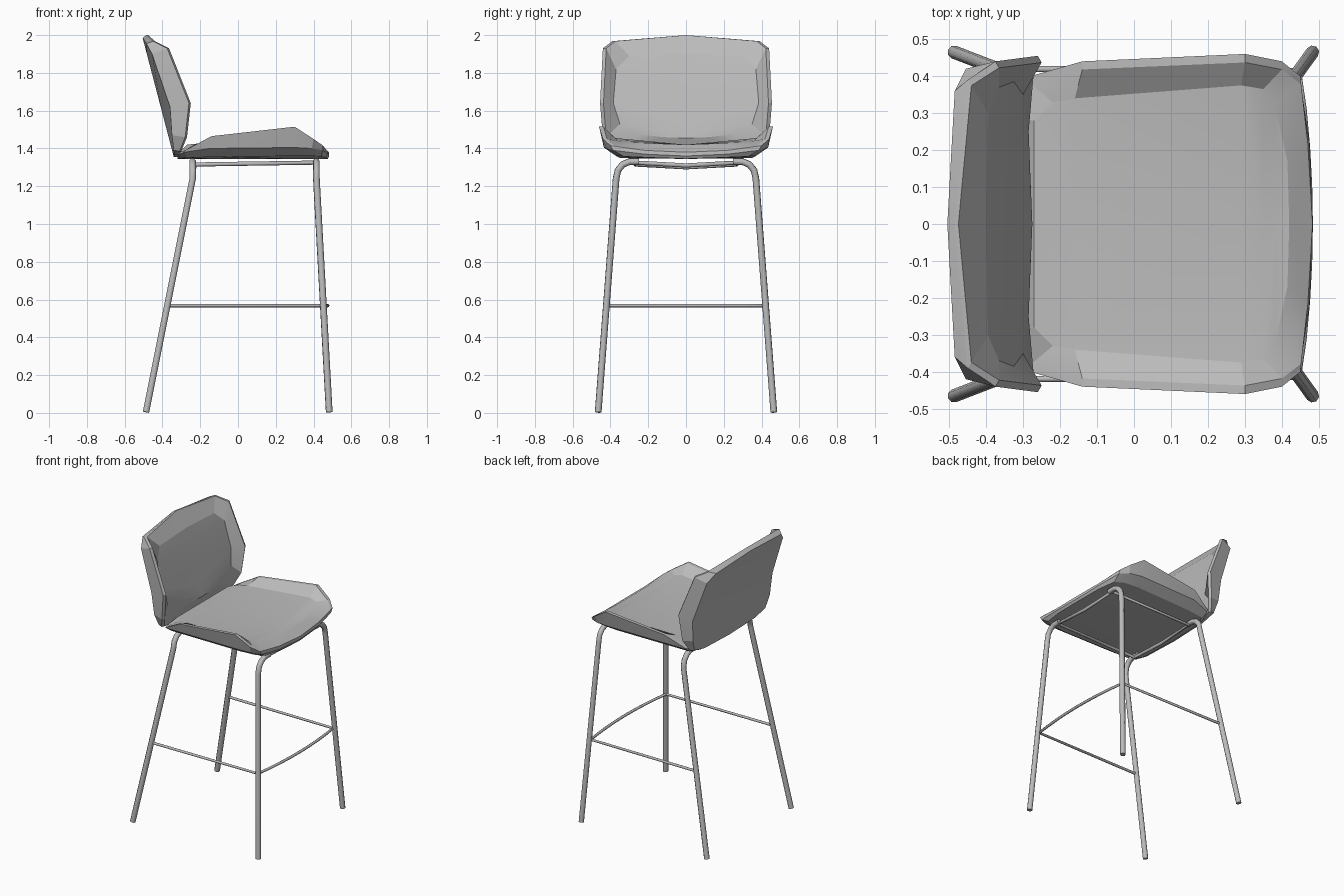
import bpy
import bmesh
from mathutils import Vector

cube = bpy.data.objects.get("Cube")
if cube:
    bpy.data.objects.remove(cube, do_unlink=True)


def make_material(name, colour):
    mat = bpy.data.materials.new(name)
    mat.use_nodes = True
    mat.diffuse_color = colour
    mat.node_tree.nodes["Principled BSDF"].inputs["Base Color"].default_value = colour
    return mat


GREY = make_material("plain grey", (0.5, 0.5, 0.5, 1))


def select_only(obj):
    bpy.ops.object.select_all(action="DESELECT")
    obj.select_set(True)
    bpy.context.view_layer.objects.active = obj


def shift(ring, dx=0, dz=0, narrow=0):
    """Copy a half ring, moved in x and z and narrowed in y."""
    return [(x + dx, y * (1 - narrow), z + dz) for x, y, z in ring]


def padded_shell(name, rings, axis):
    """Loft half rings, close both ends against the centre line, mirror in y."""
    bm = bmesh.new()
    loops = [[bm.verts.new(p) for p in ring] for ring in rings]
    for a, b in zip(loops, loops[1:]):
        for i in range(len(a) - 1):
            bm.faces.new((a[i], a[i + 1], b[i + 1], b[i]))
    for loop in (loops[0], loops[-1]):
        start, end = loop[0].co, loop[-1].co
        middle = [loop[0]]
        for v in loop[1:-1]:
            t = (v.co[axis] - start[axis]) / (end[axis] - start[axis])
            middle.append(bm.verts.new(start.lerp(end, min(max(t, 0), 1))))
        middle.append(loop[-1])
        for i in range(len(loop) - 1):
            corners = (loop[i], loop[i + 1], middle[i + 1], middle[i])
            bm.faces.new(list(dict.fromkeys(corners)))
    bmesh.ops.remove_doubles(bm, verts=bm.verts, dist=0.0005)
    # mirrored half
    twin = bmesh.ops.duplicate(bm, geom=bm.verts[:] + bm.edges[:] + bm.faces[:])
    for v in twin["geom"]:
        if isinstance(v, bmesh.types.BMVert):
            v.co.y = -v.co.y
    bmesh.ops.reverse_faces(bm, faces=[f for f in twin["geom"] if isinstance(f, bmesh.types.BMFace)])
    bmesh.ops.remove_doubles(bm, verts=bm.verts, dist=0.0005)
    bmesh.ops.recalc_face_normals(bm, faces=bm.faces)
    mesh = bpy.data.meshes.new(name)
    bm.to_mesh(mesh)
    bm.free()
    mesh.materials.append(GREY)
    obj = bpy.data.objects.new(name, mesh)
    bpy.context.collection.objects.link(obj)
    select_only(obj)
    bpy.ops.object.shade_smooth_by_angle(angle=0.3)
    return obj


def tube(name, points, radius, closed=False):
    """Round tube along a path."""
    curve = bpy.data.curves.new(name, "CURVE")
    curve.dimensions = "3D"
    curve.bevel_depth = radius
    curve.bevel_resolution = 2
    curve.use_fill_caps = True
    spline = curve.splines.new("POLY")
    spline.points.add(len(points) - 1)
    for target, p in zip(spline.points, points):
        target.co = (*p, 1)
    spline.use_cyclic_u = closed
    curve.materials.append(GREY)
    obj = bpy.data.objects.new(name, curve)
    bpy.context.collection.objects.link(obj)
    select_only(obj)
    bpy.ops.object.convert(target="MESH")
    bpy.ops.object.shade_smooth_by_angle(angle=0.9)


# Seat: half rings from rear centre round the side to front centre
seat_under = [(-0.32, 0, 1.345), (-0.31, 0.28, 1.347), (-0.27, 0.35, 1.35),
              (-0.15, 0.36, 1.355), (0.28, 0.37, 1.36), (0.38, 0.36, 1.36),
              (0.44, 0.33, 1.358), (0.465, 0.2, 1.352), (0.475, 0, 1.345)]
seat_crease = [(-0.32, 0, 1.36), (-0.315, 0.31, 1.365), (-0.285, 0.39, 1.38),
               (-0.15, 0.425, 1.40), (0.3, 0.435, 1.405), (0.39, 0.42, 1.40),
               (0.45, 0.385, 1.39), (0.475, 0.22, 1.37), (0.483, 0, 1.36)]
seat_rim = [(-0.31, 0, 1.375), (-0.31, 0.3, 1.38), (-0.28, 0.4, 1.39),
            (-0.14, 0.44, 1.465), (0.3, 0.46, 1.515), (0.4, 0.44, 1.45),
            (0.45, 0.4, 1.415), (0.47, 0.22, 1.39), (0.483, 0, 1.38)]
seat_floor = [(-0.27, 0, 1.42), (-0.27, 0.28, 1.42), (-0.22, 0.33, 1.425),
              (-0.16, 0.34, 1.43), (0.29, 0.375, 1.455), (0.35, 0.365, 1.445),
              (0.38, 0.33, 1.435), (0.415, 0.17, 1.425), (0.42, 0, 1.42)]
padded_shell("seat", [seat_under, seat_crease, seat_rim,
                      shift(seat_rim, narrow=0.05), seat_floor], 0)

# Backrest: half rings from top centre round the wing to bottom centre
back_rear = [(-0.505, 0, 1.985), (-0.485, 0.36, 1.955), (-0.455, 0.42, 1.9),
             (-0.36, 0.44, 1.62), (-0.35, 0.425, 1.47), (-0.34, 0.39, 1.39),
             (-0.34, 0.28, 1.365), (-0.34, 0, 1.355)]
back_rim = [(-0.485, 0, 2.0), (-0.45, 0.39, 1.968), (-0.375, 0.44, 1.93),
            (-0.26, 0.455, 1.64), (-0.28, 0.44, 1.46), (-0.31, 0.4, 1.385),
            (-0.325, 0.3, 1.365), (-0.33, 0, 1.355)]
back_front = [(-0.4, 0, 1.9), (-0.395, 0.3, 1.89), (-0.365, 0.37, 1.82),
              (-0.325, 0.385, 1.64), (-0.3, 0.35, 1.53), (-0.285, 0.25, 1.475),
              (-0.28, 0.12, 1.46), (-0.275, 0, 1.455)]
padded_shell("backrest", [back_rear, back_rim,
                          shift(back_rim, dx=0.01, narrow=0.04), back_front], 2)

# Legs: splayed tubes that bend inward under the seat
for side, label in ((1, "left"), (-1, "right")):
    for end, foot_x, knee_x in (("front", 0.483, 0.415), ("rear", -0.487, -0.24)):
        tube(f"{end}_leg_{label}",
             [(foot_x, side * 0.465, 0.004), (knee_x, side * 0.37, 1.24),
              (knee_x, side * 0.36, 1.285), (knee_x, side * 0.335, 1.315),
              (knee_x, side * 0.3, 1.33), (knee_x, side * 0.25, 1.33)], 0.018)

# Frame under the seat
half = [(-0.23, 0, 1.3), (-0.23, 0.27, 1.315), (0.41, 0.27, 1.325), (0.41, 0, 1.31)]
mirrored = [(x, -y, z) for x, y, z in reversed(half[1:3])]
tube("seat_frame", half + mirrored, 0.011, closed=True)

# Footrest: straight sides and a front bar bowed forward
bow = [Vector((0.445 + 0.03 * (1 - (k / 4) ** 2), 0.415 * k / 4, 0.568)) for k in range(-4, 5)]
tube("footrest", [(-0.37, -0.42, 0.568)] + bow + [(-0.37, 0.42, 0.568)], 0.009)
